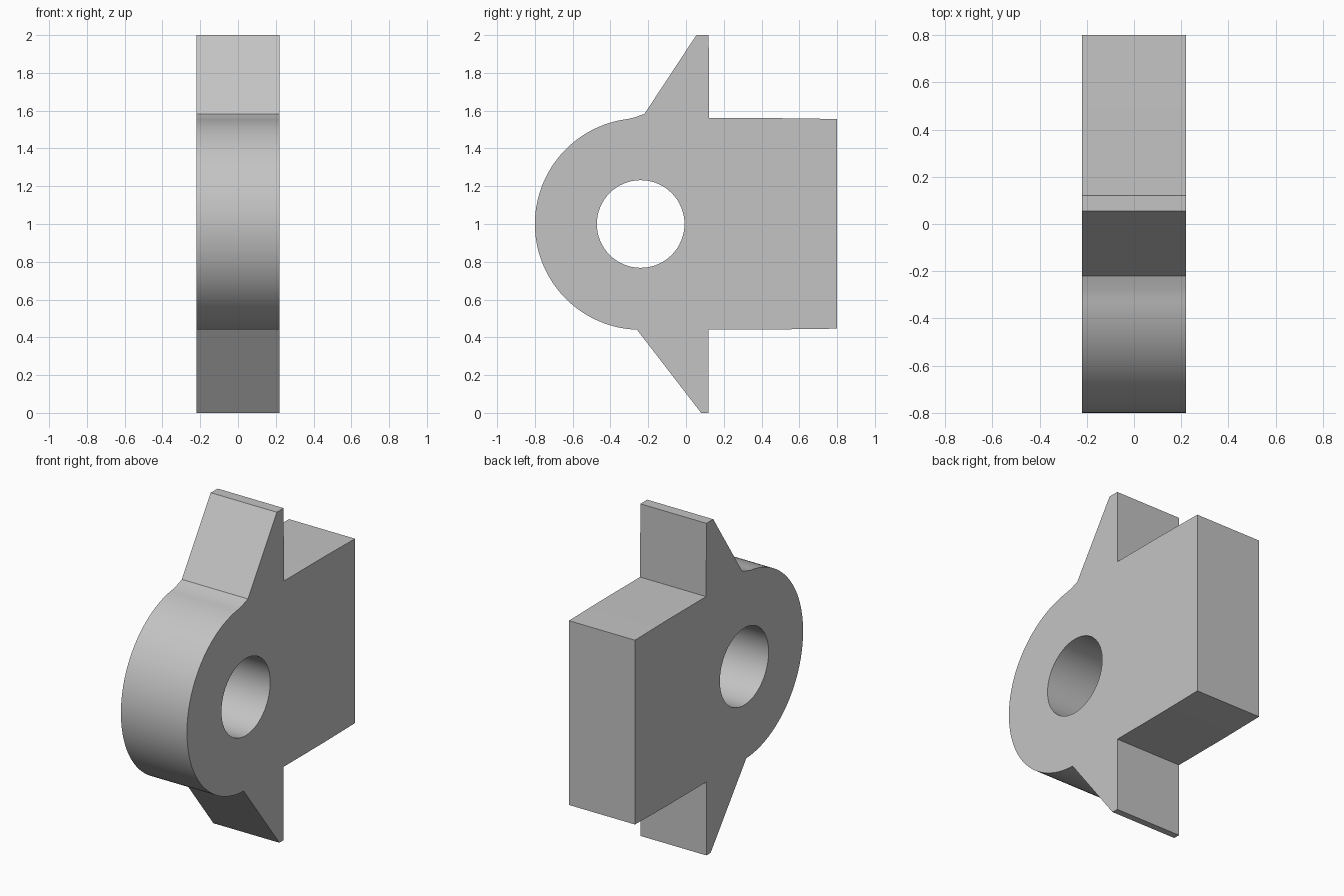
import bpy, bmesh
from math import cos, sin, radians, tau
from mathutils import Vector

cube = bpy.data.objects.get("Cube")
if cube:
    bpy.data.objects.remove(cube, do_unlink=True)

HALF = 0.22             # half thickness along x
CY, CZ = -0.24, 1.0     # centre shared by the rounded nose and the bore
NOSE_R, BORE_R = 0.56, 0.232

grey = bpy.data.materials.new("plain grey")
grey.use_nodes = True
colour = (0.55, 0.55, 0.55, 1)
grey.diffuse_color = colour
grey.node_tree.nodes["Principled BSDF"].inputs["Base Color"].default_value = colour


def arc(radius, start, end, steps):
    """Points (y, z) on an arc, angles in radians."""
    angles = [start + (end - start) * i / steps for i in range(steps + 1)]
    return [(CY + radius * cos(a), CZ + radius * sin(a)) for a in angles]


def add_loop(bm, points):
    verts = [bm.verts.new((-HALF, y, z)) for y, z in points]
    return [bm.edges.new((v, verts[i - 1])) for i, v in enumerate(verts)]


# Side outline: rounded nose, upper fin, square tail, lower fin
outline = arc(NOSE_R, radians(268), radians(97), 64)
outline += [(-0.27, 1.565), (-0.22, 1.583),
            (0.055, 2), (0.12, 2), (0.123, 1.56),
            (0.5, 1.56), (0.8, 1.556), (0.8, 0.446), (0.5, 0.442),
            (0.12, 0.442), (0.12, 0), (0.08, 0)]
bore = arc(BORE_R, 0, tau, 64)[:-1]

# Fill between outline and bore, then extrude across the thickness
bm = bmesh.new()
edges = add_loop(bm, outline) + add_loop(bm, bore)
bmesh.ops.triangle_fill(bm, edges=edges, use_beauty=True, normal=Vector((-1, 0, 0)))
ext = bmesh.ops.extrude_face_region(bm, geom=bm.faces[:], use_keep_orig=True)
moved = [g for g in ext["geom"] if isinstance(g, bmesh.types.BMVert)]
bmesh.ops.translate(bm, verts=moved, vec=(2 * HALF, 0, 0))
bmesh.ops.recalc_face_normals(bm, faces=bm.faces[:])

mesh = bpy.data.meshes.new("bored_plate")
bm.to_mesh(mesh)
bm.free()
mesh.materials.append(grey)
plate = bpy.data.objects.new("bored_plate", mesh)
bpy.context.collection.objects.link(plate)

# Smooth the nose and bore, keep the corners crisp
bpy.ops.object.select_all(action="DESELECT")
plate.select_set(True)
bpy.context.view_layer.objects.active = plate
bpy.ops.object.shade_smooth_by_angle(angle=radians(25))
